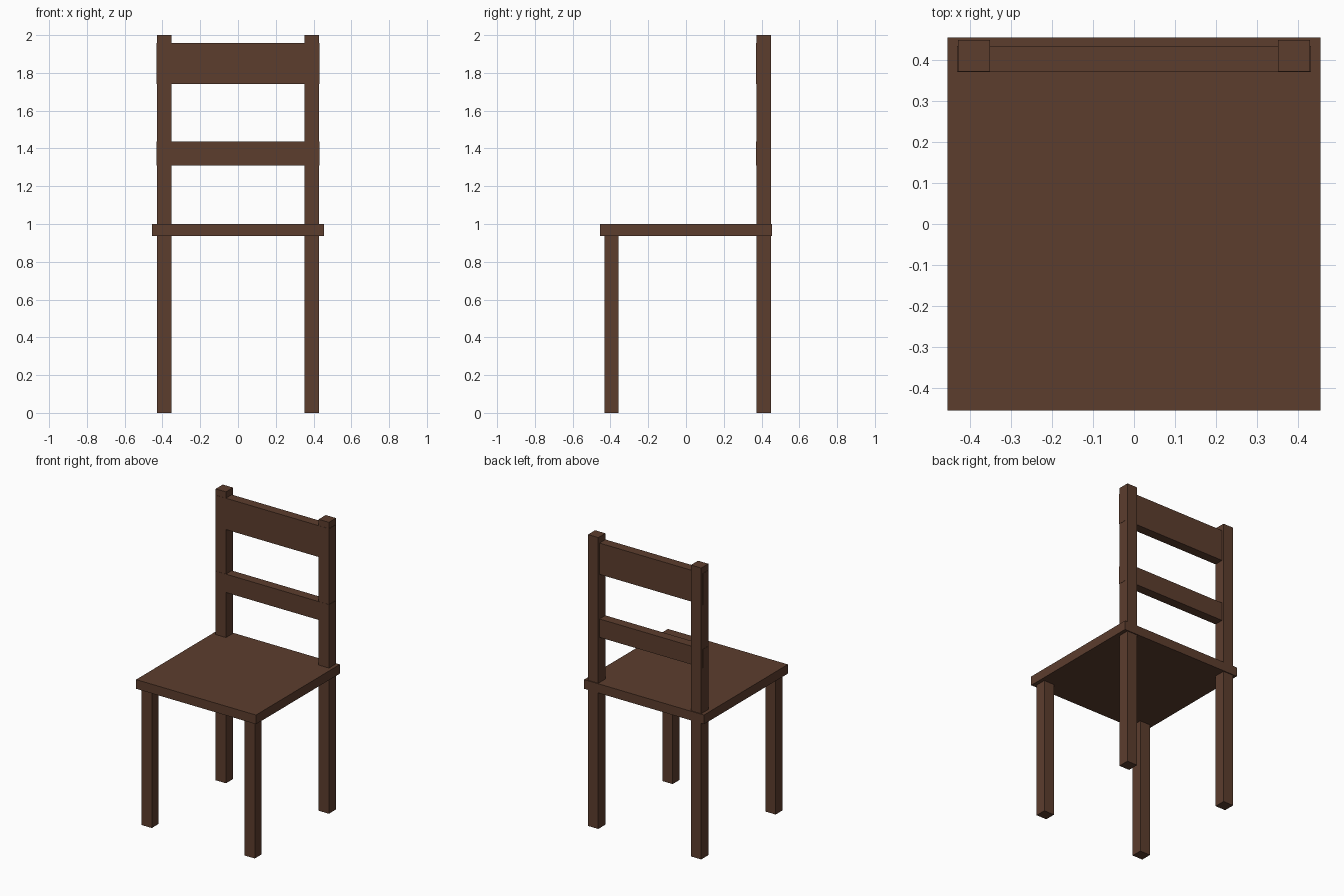
import bpy

cube = bpy.data.objects.get("Cube")
if cube:
    bpy.data.objects.remove(cube, do_unlink=True)

wood = bpy.data.materials.new("dark_brown_wood")
wood.use_nodes = True
color = (0.107, 0.047, 0.027, 1.0)
wood.diffuse_color = color
wood.node_tree.nodes["Principled BSDF"].inputs["Base Color"].default_value = color


def box(name, x, y, z):
    """Box spanning the given (min, max) range on each axis."""
    spans = (x, y, z)
    bpy.ops.mesh.primitive_cube_add(size=1, location=[(a + b) / 2 for a, b in spans])
    obj = bpy.context.object
    obj.name = name
    obj.scale = [b - a for a, b in spans]
    bpy.ops.object.transform_apply(location=False, rotation=False, scale=True)
    obj.data.materials.append(wood)
    return obj


SEAT = 0.455
SEAT_BOTTOM, SEAT_TOP = 0.937, 1.0
OUTER, INNER = 0.43, 0.352

# Seat board
box("seat", (-SEAT, SEAT), (-SEAT, SEAT), (SEAT_BOTTOM, SEAT_TOP))

# Legs, with back posts rising from the seat
for side, s in (("left", 1), ("right", -1)):
    x = sorted((s * INNER, s * OUTER))
    box(f"front_leg_{side}", x, (-0.432, -0.358), (0, SEAT_BOTTOM))
    box(f"back_leg_{side}", x, (0.372, 0.449), (0, SEAT_BOTTOM))
    box(f"back_post_{side}", x, (0.372, 0.449), (SEAT_TOP, 2.0))

# Backrest slats, let into the posts
for name, z in (("upper_slat", (1.742, 1.957)), ("lower_slat", (1.31, 1.436))):
    box(name, (-0.432, 0.432), (0.371, 0.435), z)
